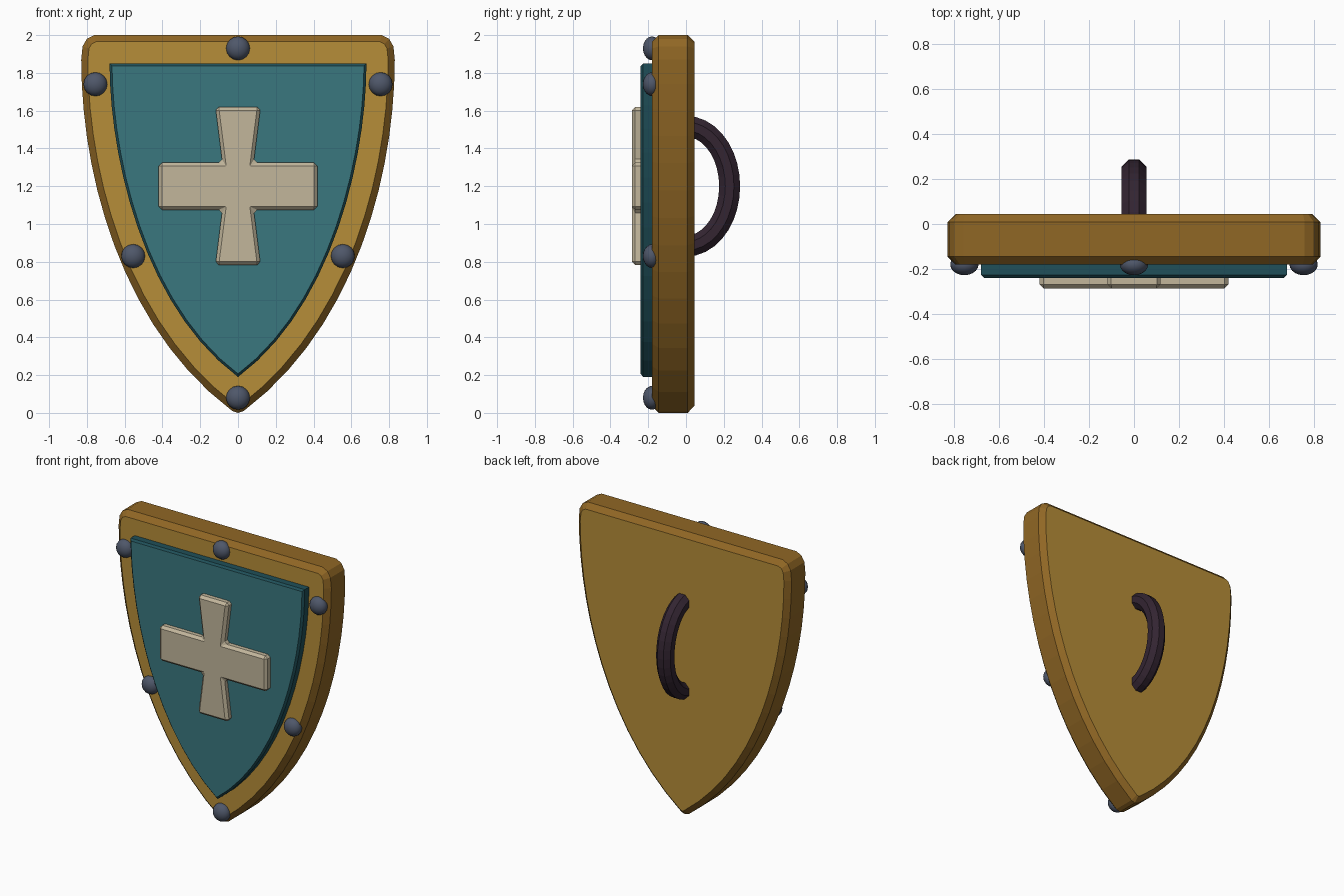
import bpy, bmesh
from math import sin, cos, pi
from mathutils import Vector
from mathutils.geometry import interpolate_bezier

if "Cube" in bpy.data.objects:
    bpy.data.objects.remove(bpy.data.objects["Cube"])


def material(name, *rgb):
    m = bpy.data.materials.new(name)
    m.use_nodes = True
    m.diffuse_color = (*rgb, 1)
    m.node_tree.nodes["Principled BSDF"].inputs["Base Color"].default_value = (*rgb, 1)
    return m


gold = material("gold", 0.47, 0.27, 0.04)
dark_gold = material("dark gold", 0.28, 0.135, 0.018)
teal = material("teal", 0.042, 0.185, 0.212)
dark_teal = material("dark teal", 0.014, 0.08, 0.1)
cream = material("cream", 0.54, 0.47, 0.33)
steel = material("steel", 0.078, 0.096, 0.143)
leather = material("dark leather", 0.033, 0.018, 0.031)


def finish(bm, name, *mats):
    bmesh.ops.recalc_face_normals(bm, faces=bm.faces)
    mesh = bpy.data.meshes.new(name)
    bm.to_mesh(mesh)
    bm.free()
    for m in mats:
        mesh.materials.append(m)
    obj = bpy.data.objects.new(name, mesh)
    bpy.context.collection.objects.link(obj)
    return obj


def mirrored(half):
    """Close a right-hand (x, z) outline with its mirror image."""
    return half + [(-x, z) for x, z in reversed(half) if x > 0]


def side_curve(*pts):
    knots = [Vector((x, z, 0)) for x, z in pts]
    return [(p.x, p.y) for p in interpolate_bezier(*knots, 15)]


def plate(name, outline, front, back, bevel, pick, *mats):
    """Extrude an outline along y, bevel the picked edges; second material on the sides."""
    bm = bmesh.new()
    face = bm.faces.new([bm.verts.new((x, front, z)) for x, z in outline])
    new = bmesh.ops.extrude_face_region(bm, geom=[face], use_keep_orig=True)["geom"]
    bmesh.ops.translate(bm, vec=(0, back - front, 0),
                        verts=[v for v in new if isinstance(v, bmesh.types.BMVert)])
    bmesh.ops.recalc_face_normals(bm, faces=bm.faces)
    edges = [e for e in bm.edges if pick([v.co.y for v in e.verts], front, back)]
    bmesh.ops.bevel(bm, geom=edges, offset=bevel, offset_type='OFFSET', segments=1,
                    profile=0.5, affect='EDGES', clamp_overlap=True)
    bmesh.ops.recalc_face_normals(bm, faces=bm.faces)
    if len(mats) > 1:
        for f in bm.faces:
            f.material_index = 0 if abs(f.normal.y) > 0.95 else 1
    return finish(bm, name, *mats)


def both_rims(ys, front, back):
    return abs(ys[0] - ys[1]) < 1e-5


def front_rim(ys, front, back):
    return max(ys) < front + 1e-5


def all_but_back(ys, front, back):
    return min(ys) < back - 1e-5


# Shield body with a rounded top corner and blunt tip
body = [(0.76, 2.0), (0.80, 1.98), (0.823, 1.94)]
body += side_curve((0.83, 1.87), (0.83, 1.28), (0.63, 0.46), (0.03, 0.01)) + [(0, 0)]
plate("shield_body", mirrored(body), -0.18, 0.044, 0.035, both_rims, gold, dark_gold)

# Raised field
field = side_curve((0.68, 1.85), (0.68, 1.37), (0.51, 0.57), (0, 0.19))
plate("raised_field", mirrored(field), -0.24, -0.17, 0.013, front_rim, teal, dark_teal)

# Cross with flared upright arms
cross = [(0.12, 1.62), (0.083, 1.325), (0.42, 1.325),
         (0.42, 1.075), (0.083, 1.075), (0.12, 0.783)]
plate("cross_emblem", mirrored(cross), -0.287, -0.235, 0.018, all_but_back, cream)

# Rivets around the border
spots = mirrored([(0, 1.93), (0.755, 1.74), (0.555, 0.83), (0, 0.08)])
for i, (x, z) in enumerate(spots):
    bm = bmesh.new()
    bmesh.ops.create_uvsphere(bm, u_segments=16, v_segments=10, radius=0.063)
    bmesh.ops.scale(bm, vec=(1, 1, 0.76), verts=bm.verts)
    for v in bm.verts:
        v.co = (v.co.x + x, v.co.z - 0.18, v.co.y + z)
    for f in bm.faces:
        f.smooth = True
    finish(bm, f"rivet_{i + 1}", steel)

# Back handle: octagonal tube swept along half an ellipse
bm = bmesh.new()
STEPS, SIDES, TUBE = 18, 8, 0.06
rings = []
for i in range(STEPS + 1):
    a = pi * i / STEPS
    centre = Vector((0, 0.231 * sin(a), 1.2 + 0.317 * cos(a)))
    out = Vector((0, sin(a) / 0.231, cos(a) / 0.317)).normalized()
    ring = []
    for k in range(SIDES):
        b = 2 * pi * (k + 0.5) / SIDES
        ring.append(bm.verts.new(centre + TUBE * (out * cos(b) + Vector((sin(b), 0, 0)))))
    rings.append(ring)
for r, s in zip(rings, rings[1:]):
    for k in range(SIDES):
        n = (k + 1) % SIDES
        bm.faces.new((r[k], r[n], s[n], s[k]))
bm.faces.new(rings[0])
bm.faces.new(rings[-1])
finish(bm, "back_handle", leather)
